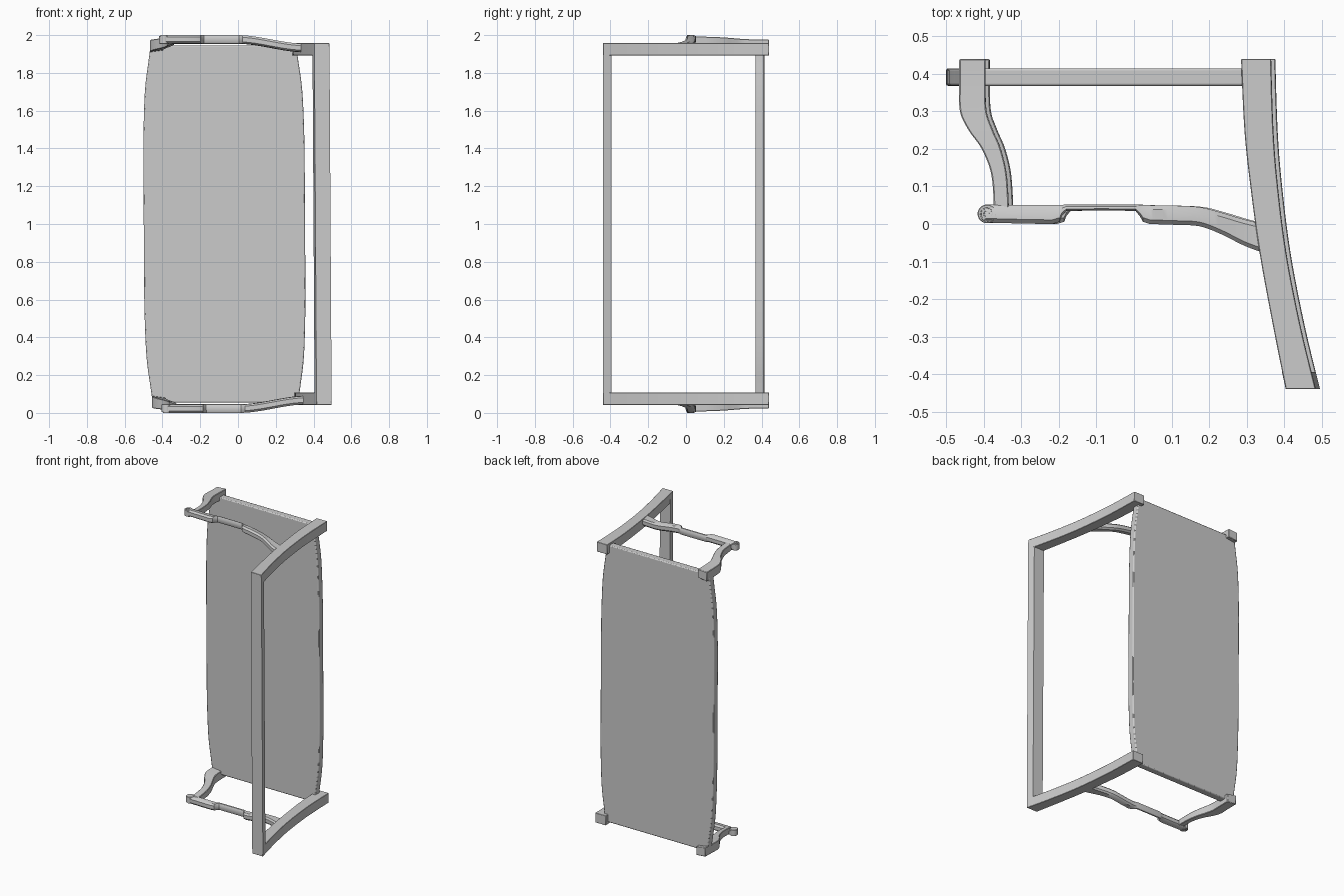
import bpy, bmesh, math
from mathutils import Vector

if "Cube" in bpy.data.objects:
    bpy.data.objects.remove(bpy.data.objects["Cube"])


def smoothstep(t):
    t = max(0.0, min(1.0, t))
    return t * t * (3 - 2 * t)


def spline(rows, n=5):
    """Catmull-Rom resampling of station tuples."""
    out = []
    for i in range(len(rows) - 1):
        p = [rows[max(0, min(len(rows) - 1, i + k))] for k in (-1, 0, 1, 2)]
        for s in range(n):
            t = s / n
            out.append(tuple(0.5 * (2 * b + (c - a) * t + (2 * a - 5 * b + 4 * c - d) * t * t
                                    + (3 * b - a - 3 * c + d) * t ** 3)
                             for a, b, c, d in zip(*p)))
    return out + [rows[-1]]


def loft(name, rings, flip=False, bevel=0.0, segs=2):
    """Skin closed rings and cap both ends; flip mirrors about z = 1.
    The whole piece leans very slightly, so x shifts with height."""
    bm = bmesh.new()
    vr = []
    for ring in rings:
        row = []
        for x, y, z in ring:
            z = 2 - z if flip else z
            row.append(bm.verts.new((x - 0.006 * (z - 1), y, z)))
        vr.append(row)
    n = len(vr[0])
    for a, b in zip(vr, vr[1:]):
        for i in range(n):
            bm.faces.new((a[i], a[(i + 1) % n], b[(i + 1) % n], b[i]))
    bm.faces.new(vr[0])
    bm.faces.new(vr[-1])
    bmesh.ops.recalc_face_normals(bm, faces=bm.faces[:])
    me = bpy.data.meshes.new(name)
    bm.to_mesh(me)
    bm.free()
    ob = bpy.data.objects.new(name, me)
    bpy.context.collection.objects.link(ob)
    if bevel:
        m = ob.modifiers.new("rounded_edges", 'BEVEL')
        m.width, m.segments = bevel, segs
        m.limit_method, m.angle_limit = 'ANGLE', math.radians(40)
    bpy.ops.object.select_all(action='DESELECT')
    ob.select_set(True)
    bpy.context.view_layer.objects.active = ob
    bpy.ops.object.shade_smooth_by_angle(angle=math.radians(35))
    return ob


# Seat panel: bowed long edges, straight ends
half = spline([(0.385, 0.945), (0.397, 0.86), (0.417, 0.70),
               (0.426, 0.45), (0.427, 0.2), (0.427, 0.0)], 4)
half += [(x, -z) for x, z in half[-2::-1]]
outline = [(x, z) for x, z in half] + [(-x, z) for x, z in reversed(half)]
loft("seat", [[(x - 0.072, y, z + 1) for x, z in outline] for y in (0.368, 0.415)],
     bevel=0.006, segs=2)

# Rear legs: long curved rails (y, left x, right x)
leg = spline([(0.44, 0.291, 0.371), (0.25, 0.300, 0.377), (0.10, 0.316, 0.389),
              (-0.08, 0.341, 0.412), (-0.27, 0.376, 0.449), (-0.44, 0.410, 0.490)])
for side, flip in (("left", False), ("right", True)):
    loft("rear_leg_" + side,
         [[(a, y, 1.892), (b, y, 1.892), (b, y, 1.958), (a, y, 1.958)] for y, a, b in leg],
         flip, 0.002, 1)

# Top rail joining the rear legs
loft("back_top_rail", [[(0.400, -0.395, z), (0.478, -0.395, z),
                        (0.490, -0.44, z), (0.410, -0.44, z)] for z in (0.06, 1.94)])

# Front legs with an S bend (y, left x, right x, low z, high z)
post = spline([(0.44, -0.46, -0.39, 1.912, 1.972), (0.37, -0.46, -0.39, 1.914, 1.973),
               (0.30, -0.458, -0.387, 1.918, 1.976), (0.25, -0.435, -0.370, 1.926, 1.980),
               (0.20, -0.400, -0.349, 1.934, 1.984), (0.13, -0.374, -0.333, 1.942, 1.987),
               (0.03, -0.367, -0.327, 1.950, 1.990)])

# Armrests with a grip recess and a sweep to the rear leg (x, low y, high y)
grip = [(-0.39, 0.004, 0.052), (-0.36, 0.003, 0.051), (-0.28, 0.001, 0.050),
        (-0.212, 0.0, 0.050), (-0.192, 0.006, 0.050), (-0.186, 0.022, 0.051),
        (-0.174, 0.035, 0.052), (-0.08, 0.036, 0.052), (0.010, 0.035, 0.052),
        (0.022, 0.020, 0.051), (0.030, 0.006, 0.050), (0.048, 0.0, 0.050)]
sweep = spline([(0.048, 0.0, 0.050), (0.11, -0.002, 0.049), (0.18, -0.006, 0.045),
                (0.24, -0.028, 0.030), (0.30, -0.058, 0.012), (0.365, -0.082, -0.003)])
arm = grip + sweep[1:]


def arm_ring(x, lo, hi):
    drop = 0.045 * smoothstep((x - 0.0) / 0.36)
    z0, z1 = 1.954 - drop, 2.0 - drop
    c = 0.011
    d = min(c, (hi - lo) * 0.3)
    return [(x, lo, z0 + c), (x, lo + d, z0 + 0.002), (x, hi - d, z0), (x, hi, z0 + c),
            (x, hi, z1 - c), (x, hi - d, z1 - 0.002), (x, lo + d, z1), (x, lo, z1 - c)]


for side, flip in (("left", False), ("right", True)):
    loft("front_leg_" + side,
         [[(a, y, l - 0.004), (b, y, l + 0.006), (b, y, h + 0.004), (a, y, h - 0.001)]
          for y, a, b, l, h in post], flip, 0.003, 1)
    loft("armrest_" + side, [arm_ring(*s) for s in arm], flip)
    # Round scroll at the armrest end
    loft("arm_scroll_" + side,
         [[(-0.385 + 0.026 * math.cos(t * math.tau / 28),
            0.027 + 0.025 * math.sin(t * math.tau / 28), z) for t in range(28)]
          for z in (1.954, 1.996)], flip, 0.002, 1)
    # Raised spiral on the scroll face
    rings = []
    for i in range(49):
        a = i / 48 * math.tau * 2
        r = 0.004 + 0.018 * i / 48
        d = Vector((math.cos(a), math.sin(a)))
        rings.append([(-0.385 + d.x * (r + u), 0.027 + d.y * (r + u), z)
                      for u, z in ((-0.002, 1.992), (0.002, 1.992), (0.001, 1.9995), (-0.001, 1.9995))])
    loft("scroll_spiral_" + side, rings, flip)
